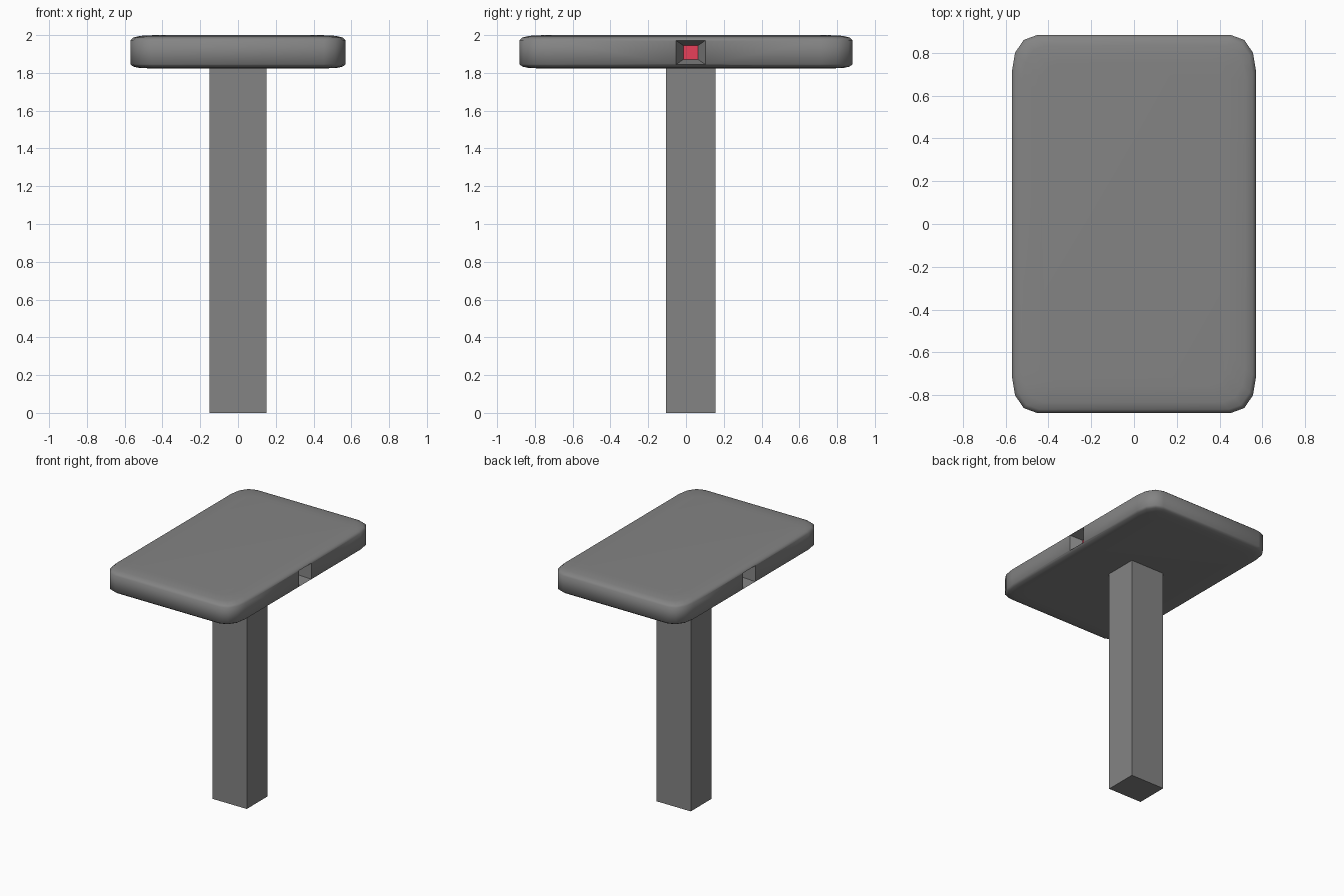
import bpy, bmesh, math
from mathutils import Vector

if "Cube" in bpy.data.objects:
    bpy.data.objects.remove(bpy.data.objects["Cube"])

OFFSET_Y = 0.025  # post and sockets sit slightly behind centre


def material(name, colour):
    mat = bpy.data.materials.new(name)
    mat.diffuse_color = colour
    mat.use_nodes = True
    mat.node_tree.nodes["Principled BSDF"].inputs["Base Color"].default_value = mat.diffuse_color
    return mat


def make_object(name, bm, mat):
    mesh = bpy.data.meshes.new(name)
    bm.to_mesh(mesh)
    bm.free()
    mesh.materials.append(mat)
    obj = bpy.data.objects.new(name, mesh)
    bpy.context.collection.objects.link(obj)
    return obj


def loft(name, rings, mat):
    """Closed solid skinned through rings of equal point count."""
    bm = bmesh.new()
    loops = [[bm.verts.new(p) for p in ring] for ring in rings]
    for a, b in zip(loops, loops[1:]):
        for i in range(len(a)):
            j = (i + 1) % len(a)
            bm.faces.new((a[i], a[j], b[j], b[i]))
    bm.faces.new(loops[0])
    bm.faces.new(loops[-1])
    bmesh.ops.recalc_face_normals(bm, faces=bm.faces)
    return make_object(name, bm, mat)


def slab_ring(inset, z):
    # one faceted corner, mirrored round the slab
    corner = [(0.57, 0.715), (0.556, 0.80), (0.515, 0.86), (0.455, 0.882)]
    pts = corner + [(-x, y) for x, y in reversed(corner)]
    pts += [(-x, -y) for x, y in pts]
    sx, sy = 1 - inset / 0.57, 1 - inset / 0.882
    return [(x * sx, y * sy, z) for x, y in pts]


def socket_ring(side, x, half_y, half_z):
    return [(side * x, OFFSET_Y + half_y * a, 1.908 + half_z * b)
            for a, b in ((-1, -1), (1, -1), (1, 1), (-1, 1))]


grey = material("dark_grey", (0.23, 0.23, 0.23, 1))
red = material("red", (0.8, 0.05, 0.1, 1))

# Slab with softened rims
profile = [(0.13, 1.823), (0.05, 1.826), (0.016, 1.833), (0, 1.846),
           (0, 1.973), (0.016, 1.987), (0.05, 1.996), (0.13, 2.0)]
slab = loft("slab", [slab_ring(i, z) for i, z in profile], grey)
bpy.context.view_layer.objects.active = slab

# Tapered sockets cut into both long sides, each with a red floor
for side, label in ((1, "right"), (-1, "left")):
    cutter = loft(label + "_socket_cutter", [
        socket_ring(side, 0.48, 0.038, 0.036),
        socket_ring(side, 0.57, 0.078, 0.064),
        socket_ring(side, 0.62, 0.078, 0.064)], grey)
    cutter.hide_render = True
    cut = slab.modifiers.new(label + "_socket", 'BOOLEAN')
    cut.operation = 'DIFFERENCE'
    cut.solver = 'EXACT'
    cut.object = cutter
    bpy.ops.object.modifier_apply(modifier=cut.name)
    bpy.data.objects.remove(cutter)

    bm = bmesh.new()
    ring = socket_ring(side, 0.481, 0.038, 0.036)
    bm.faces.new([bm.verts.new(p) for p in ring[::side]])
    make_object(label + "_socket_floor", bm, red)

bpy.ops.object.select_all(action='DESELECT')
slab.select_set(True)
bpy.context.view_layer.objects.active = slab
bpy.ops.object.shade_smooth_by_angle(angle=math.radians(60))

# Square post
bm = bmesh.new()
bmesh.ops.create_cube(bm, size=1)
bmesh.ops.scale(bm, vec=Vector((0.30, 0.26, 1.826)), verts=bm.verts)
bmesh.ops.translate(bm, vec=Vector((0, OFFSET_Y, 0.913)), verts=bm.verts)
make_object("post", bm, grey)
